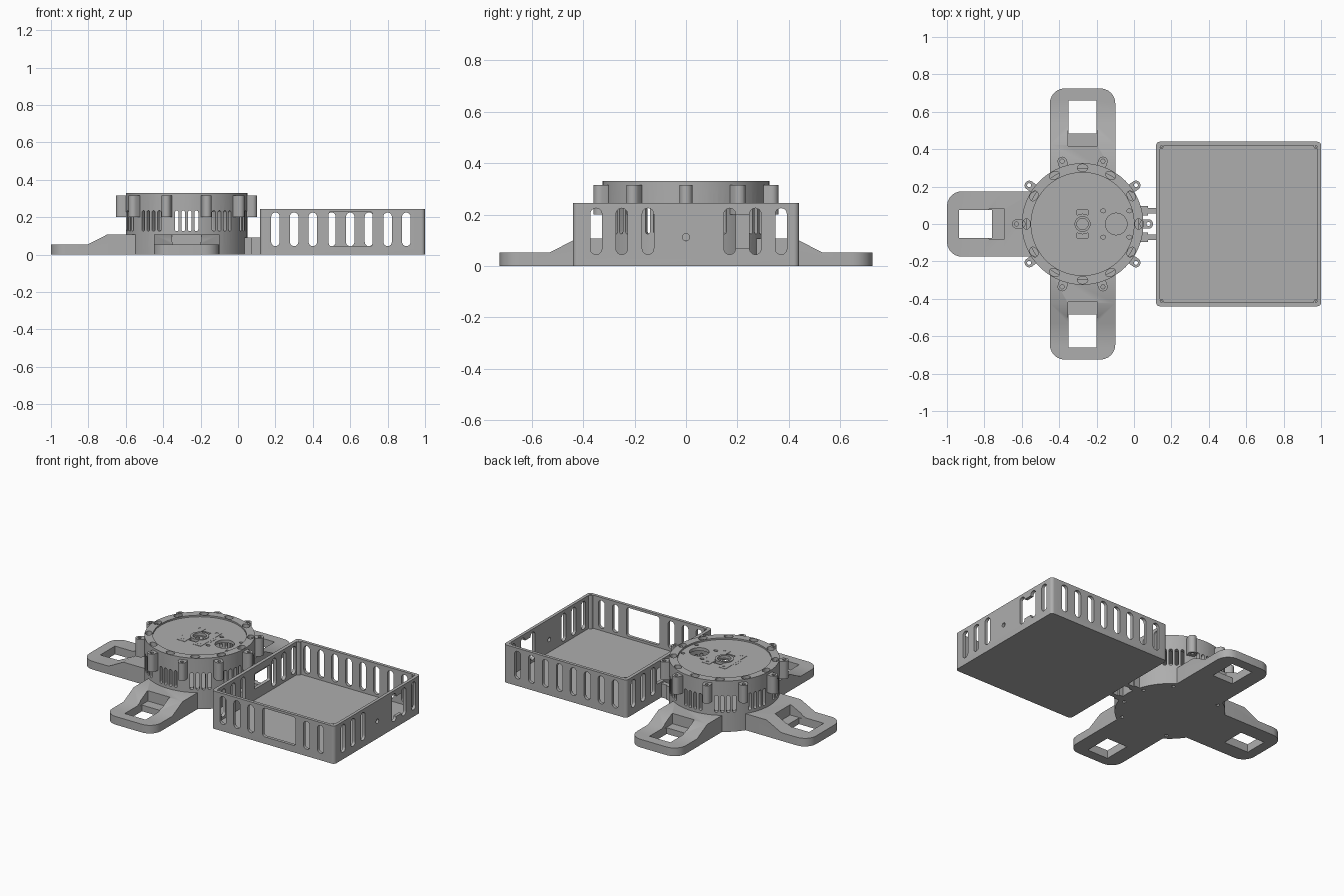
import bpy, bmesh
from math import cos, sin, pi, radians
from mathutils import Matrix, Vector

if "Cube" in bpy.data.objects:
    bpy.data.objects.remove(bpy.data.objects["Cube"])

grey = bpy.data.materials.new("plain grey")
grey.use_nodes = True
COLOUR = (0.42, 0.42, 0.42, 1)
grey.diffuse_color = COLOUR
grey.node_tree.nodes["Principled BSDF"].inputs["Base Color"].default_value = COLOUR

CENTRE = Matrix.Translation((-0.275, 0, 0))


def rounded(x0, x1, y0, y1, r, n=6):
    """Outline of a rectangle with rounded corners."""
    corners = [(x1 - r, y1 - r), (x0 + r, y1 - r), (x0 + r, y0 + r), (x1 - r, y0 + r)]
    return [(cx + r * cos(pi / 2 * (q + i / n)), cy + r * sin(pi / 2 * (q + i / n)))
            for q, (cx, cy) in enumerate(corners) for i in range(n + 1)]


def rect(x0, x1, y0, y1):
    return [(x0, y0), (x1, y0), (x1, y1), (x0, y1)]


def ellipse(x, y, rx, ry=None, n=20):
    return [(x + rx * cos(2 * pi * i / n), y + (ry or rx) * sin(2 * pi * i / n)) for i in range(n)]


def prism(pts, z0, z1, matrix=Matrix()):
    return pts, z0, z1, matrix


def turn(angle):
    return CENTRE @ Matrix.Rotation(angle, 4, 'Z')


# Prism axes that point along y and along x, with z still up in the outline
ALONG_Y = Matrix(((1, 0, 0, 0), (0, 0, -1, 0), (0, 1, 0, 0), (0, 0, 0, 1)))
ALONG_X = Matrix(((0, 0, 1, 0), (1, 0, 0, 0), (0, 1, 0, 0), (0, 0, 0, 1)))


def build(name, prisms):
    bm = bmesh.new()
    for pts, z0, z1, m in prisms:
        low = [bm.verts.new(m @ Vector((x, y, z0))) for x, y in pts]
        high = [bm.verts.new(m @ Vector((x, y, z1))) for x, y in pts]
        bm.faces.new(low[::-1])
        bm.faces.new(high)
        for i in range(len(pts)):
            j = (i + 1) % len(pts)
            bm.faces.new((low[i], low[j], high[j], high[i]))
    bmesh.ops.remove_doubles(bm, verts=bm.verts, dist=1e-6)
    bmesh.ops.recalc_face_normals(bm, faces=bm.faces)
    mesh = bpy.data.meshes.new(name)
    bm.to_mesh(mesh)
    bm.free()
    ob = bpy.data.objects.new(name, mesh)
    ob.data.materials.append(grey)
    bpy.context.collection.objects.link(ob)
    return ob


def activate(ob):
    bpy.ops.object.select_all(action='DESELECT')
    ob.select_set(True)
    bpy.context.view_layer.objects.active = ob


def carve(ob, prisms, operation='DIFFERENCE'):
    cutter = build("cutter", prisms)
    cutter.hide_render = True
    mod = ob.modifiers.new("carve", 'BOOLEAN')
    mod.object, mod.operation, mod.solver = cutter, operation, 'EXACT'
    activate(ob)
    bpy.ops.object.modifier_apply(modifier=mod.name)
    bpy.data.objects.remove(cutter)


def smooth(ob):
    activate(ob)
    bpy.ops.object.shade_smooth_by_angle(angle=radians(30))


# Round hollow housing
body = build("round_housing", [prism(ellipse(0, 0, 0.325, n=96), 0, 0.33, CENTRE)])
carve(body, [prism(ellipse(0, 0, 0.298, n=96), 0.11, 0.3, CENTRE)])
carve(body, [prism(ellipse(0, 0, 0.275, n=96), 0.32, 0.4, CENTRE)])

# Side vents in groups of four, between the screw bosses
vents = []
for k in range(10):
    m = turn(radians(18 + 36 * k)) @ ALONG_X
    for off in (-0.0525, -0.0175, 0.0175, 0.0525):
        vents.append(prism(rounded(off - 0.01, off + 0.01, 0.125, 0.235, 0.0099), 0.26, 0.4, m))
carve(body, vents)

# Rim sockets, lid openings and bottom screw holes
holes = [prism(ellipse(0.3, 0, 0.02, 0.028), 0.29, 0.4, turn(radians(30 * k))) for k in range(12)]
holes += [prism(ellipse(0.29, 0, 0.012, n=6), -0.1, 0.03, turn(radians(18 + 36 * k)))
          for k in range(10)]
holes.append(prism(ellipse(0.18, 0, 0.058, n=32), 0.28, 0.4, CENTRE))
holes += [prism(ellipse(x, y, 0.014, 0.01, 12), 0.28, 0.4, CENTRE)
          for x in (0.11, 0.25) for y in (-0.07, 0.07)]
holes.append(prism(rounded(-0.08, 0.08, -0.075, 0.075, 0.01), 0.308, 0.4, CENTRE))
carve(body, holes)
carve(body, [prism(ellipse(0, 0, 0.03), 0.25, 0.4, CENTRE)])
smooth(body)

# Motor mount in the middle of the lid
mount = build("centre_mount", [prism(rounded(-0.1, 0.1, -0.045, 0.045, 0.008), 0.305, 0.321, CENTRE)])
for s in (-1, 1):
    xs = sorted((s * 0.03, s * 0.085))
    carve(mount, [prism(rect(*xs, -0.11, 0.11), 0.305, 0.322, CENTRE)], 'UNION')
carve(mount, [prism(ellipse(0, 0, 0.04, n=32), 0.2, 0.4, CENTRE)]
      + [prism(ellipse(x, y, 0.01, n=12), 0.2, 0.4, CENTRE)
         for x in (-0.06, 0.06) for y in (-0.09, 0.09)])
smooth(mount)
ring = build("centre_ring", [prism(ellipse(0, 0, 0.055, n=32), 0.305, 0.326, CENTRE)])
carve(ring, [prism(ellipse(0, 0, 0.04, n=32), 0.2, 0.4, CENTRE)])
smooth(ring)

# Screw bosses round the housing
bosses = build("screw_bosses", [prism(rounded(0.305, 0.377, -0.025, 0.025, 0.0249), 0.2, 0.315,
                                      turn(radians(36 * k))) for k in range(10)])
carve(bosses, [prism(ellipse(0.353, 0, 0.011, n=12), 0.1, 0.4, turn(radians(36 * k)))
               for k in range(10)])
smooth(bosses)

# Three feet, each a sloped profile with a rounded end and a window
PROFILE = [(0.25, 0), (0.75, 0), (0.75, 0.053), (0.53, 0.053), (0.425, 0.107), (0.25, 0.107)]
for name, angle in (("back_foot", 90), ("right_foot", 180), ("front_foot", 270)):
    m = turn(radians(angle))
    foot = build(name, [prism(PROFILE, -0.2, 0.2, m @ ALONG_Y)])
    carve(foot, [prism(rounded(0.1, 0.725, -0.175, 0.175, 0.08), -0.1, 0.3, m)], 'INTERSECT')
    carve(foot, [prism(rect(0.483, 0.66, -0.075, 0.075), -0.1, 0.3, m)])
    carve(foot, [prism(rect(0.417, 0.5, -0.079, 0.079), 0.04, 0.3, m)])
    smooth(foot)

# Hinge blocks joining the housing to the box
joints = []
for s in (-1, 1):
    y0, y1 = sorted((s * 0.045, s * 0.095))
    joints.append(prism(rect(0.02, 0.075, y0, y1), 0, 0.09))
    y0, y1 = sorted((s * 0.055, s * 0.085))
    joints.append(prism(rect(0.07, 0.13, y0, y1), 0, 0.09))
build("box_joints", joints)

# Open box with thin walls
box = build("open_box", [prism(rounded(0.118, 1, -0.44, 0.44, 0.02), 0, 0.245)])
carve(box, [prism(rounded(0.14, 0.98, -0.42, 0.42, 0.012), 0.03, 0.4)])


def slot(c):
    return rounded(c - 0.0225, c + 0.0225, 0.045, 0.225, 0.0224)


# Tall slots in all four walls; ALONG_Y counts depth towards -y
columns = [0.2 + 0.1 * i for i in range(8)]
cuts = [prism(slot(x), -0.5, -0.4, ALONG_Y) for x in columns]
cuts += [prism(slot(x), 0.4, 0.5, ALONG_Y) for x in columns if not 0.45 < x < 0.75]
cuts.append(prism(rounded(0.485, 0.72, 0.045, 0.23, 0.015), 0.4, 0.5, ALONG_Y))
rows = (-0.35, -0.25, -0.148, 0.17, 0.27, 0.37)
for x0, x1 in ((0.05, 0.16), (0.96, 1.1)):
    cuts += [prism(slot(y), x0, x1, ALONG_X) for y in rows]
# Window towards the housing and a cable hole in the outer wall
cuts.append(prism(rounded(-0.03, 0.13, 0.1, 0.2, 0.01), 0.05, 0.16, ALONG_X))
cuts.append(prism(ellipse(0, 0.112, 0.014), 0.96, 1.1, ALONG_X))
carve(box, cuts)
# Connector opening that links two outer slots
carve(box, [prism(rect(0.16, 0.28, 0.07, 0.2), 0.96, 1.1, ALONG_X)])
smooth(box)

# Corner screw posts inside the box
posts = build("corner_posts", [prism(ellipse(x, y, 0.018, n=16), 0.02, 0.245)
                               for x in (0.142, 0.978) for y in (-0.418, 0.418)])
carve(posts, [prism(ellipse(x, y, 0.009, n=12), 0.1, 0.4)
              for x in (0.142, 0.978) for y in (-0.418, 0.418)])
smooth(posts)
